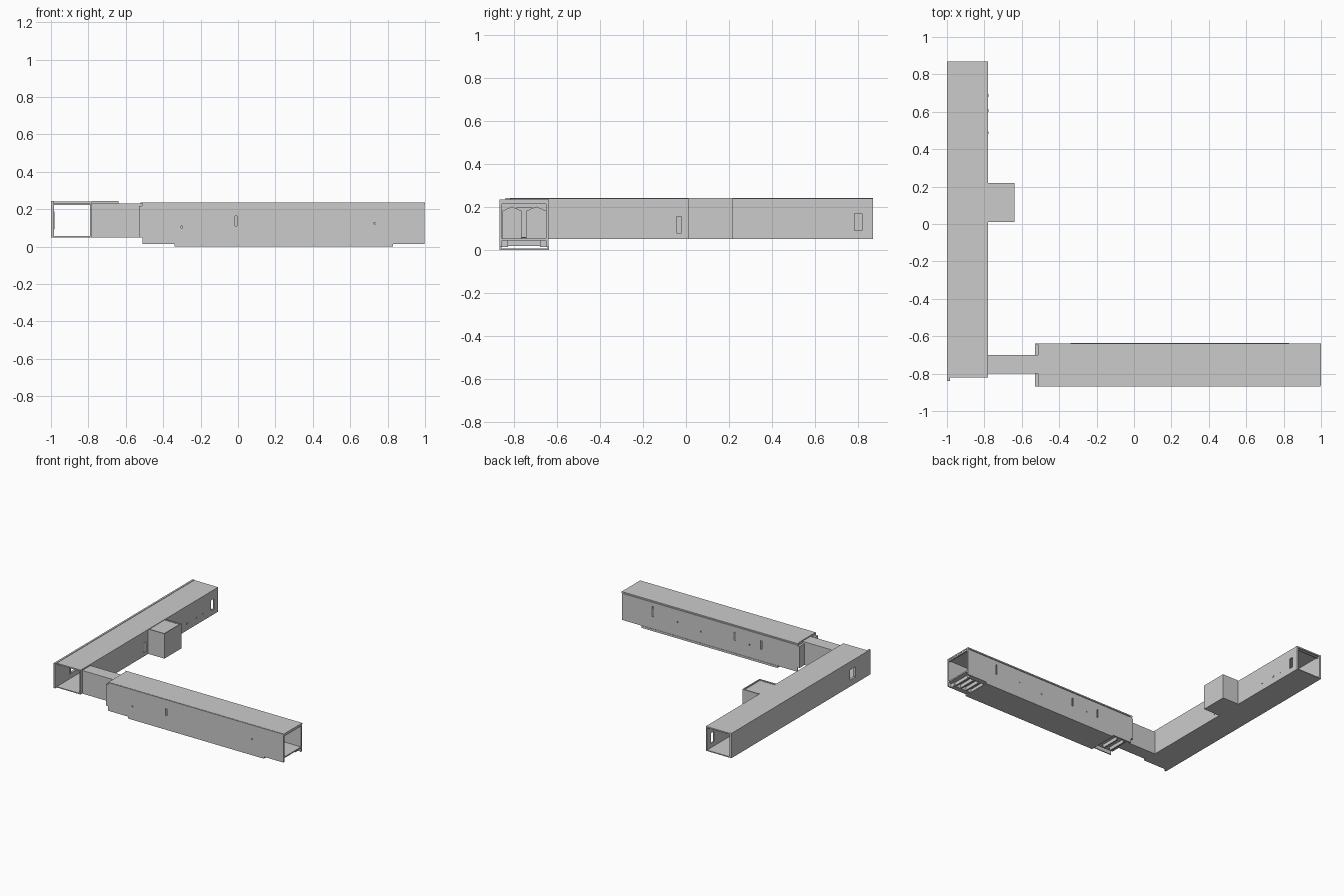
import bpy, bmesh
from mathutils import Vector

if "Cube" in bpy.data.objects:
    bpy.data.objects.remove(bpy.data.objects["Cube"])


def boxes_mesh(name, boxes):
    """One object made of axis-aligned boxes (x0, x1, y0, y1, z0, z1)."""
    bm = bmesh.new()
    for x0, x1, y0, y1, z0, z1 in boxes:
        g = bmesh.ops.create_cube(bm, size=1)
        size = Vector((x1 - x0, y1 - y0, z1 - z0))
        bmesh.ops.scale(bm, vec=size, verts=g['verts'])
        bmesh.ops.translate(bm, vec=((x0 + x1) / 2, (y0 + y1) / 2, (z0 + z1) / 2), verts=g['verts'])
    me = bpy.data.meshes.new(name)
    bm.to_mesh(me)
    bm.free()
    ob = bpy.data.objects.new(name, me)
    bpy.context.collection.objects.link(ob)
    return ob


def box(name, *b):
    return boxes_mesh(name, [b])


def cut(ob, holes):
    """Punch box-shaped holes and bake the result."""
    cutter = boxes_mesh("cutter", holes)
    cutter.hide_render = True
    mod = ob.modifiers.new("holes", 'BOOLEAN')
    mod.operation, mod.object, mod.solver = 'DIFFERENCE', cutter, 'EXACT'
    bpy.context.view_layer.update()
    dg = bpy.context.evaluated_depsgraph_get()
    me = bpy.data.meshes.new_from_object(ob.evaluated_get(dg))
    ob.modifiers.clear()
    ob.data = me
    bpy.data.objects.remove(cutter)


def slots(y0, y1, specs):
    """Holes through a wall facing y: (x, width, z0, z1)."""
    return [(x - w / 2, x + w / 2, y0 - .02, y1 + .02, a, b) for x, w, a, b in specs]


# --- long hall running along y ---
box("hall_floor", -.99, -.785, -.82, .87, .05, .057)
box("hall_roof", -.985, -.78, -.82, .87, .23, .24)
outer = box("hall_outer_wall", -1, -.985, -.84, .87, .05, .243)
cut(outer, [(-1.02, -.96, -.655, -.59, .10, .18)])
inner = box("hall_inner_wall", -.79, -.78, -.82, .87, .05, .23)
cut(inner, [(-.81, -.76, -.79, -.71, .06, .20),
            (-.81, -.76, .05, .18, .06, .20),
            (-.81, -.76, -.045, -.02, .08, .155),
            (-.81, -.76, .785, .82, .09, .17)])
boxes_mesh("hall_window_frame", [
    (-1, -.98, -.663, -.655, .092, .188), (-1, -.98, -.59, -.582, .092, .188),
    (-1, -.98, -.655, -.59, .18, .188), (-1, -.98, -.655, -.59, .092, .10)])
boxes_mesh("hall_ceiling_beams", [(-.985, -.79, y, y + .012, .222, .23) for y in (-.80, .01, .845)])
boxes_mesh("hall_wall_fittings", [(-.782, -.777, y, y + .014, .10, .108) for y in (.48, .60, .68)])

# --- side room beside the hall ---
boxes_mesh("side_room_walls", [
    (-.78, -.64, .01, .02, .05, .238), (-.78, -.64, .21, .22, .05, .238),
    (-.65, -.64, .02, .21, .05, .238)])
box("side_room_floor", -.78, -.65, .02, .21, .05, .057)
box("side_room_roof", -.78, -.65, .02, .21, .225, .236)
boxes_mesh("side_room_roof_rim", [
    (-.78, -.64, .01, .018, .238, .243), (-.78, -.64, .212, .22, .238, .243),
    (-.648, -.64, .018, .212, .238, .243)])

# --- connecting passage ---
boxes_mesh("passage_walls", [
    (-.78, -.51, -.80, -.79, .05, .23), (-.78, -.51, -.71, -.70, .05, .23)])
box("passage_floor", -.78, -.51, -.79, -.71, .05, .057)
box("passage_roof", -.78, -.51, -.79, -.71, .222, .23)

# --- raised hall running along x ---
Y0, Y1 = -.868, -.64
front = box("wing_front_wall", -.51, .995, Y0, Y0 + .008, .015, .234)
cut(front, slots(Y0, Y0 + .008, [(-.01, .010, .11, .165), (.73, .008, .12, .13), (-.3, .008, .10, .11)]))
back = box("wing_back_wall", -.51, .995, Y1 - .008, Y1, .015, .222)
cut(back, slots(Y1 - .008, Y1, [(.735, .012, .11, .19), (.03, .012, .115, .178),
                               (-.20, .012, .105, .172), (.52, .008, .12, .13),
                               (.32, .008, .10, .11), (-.1, .008, .11, .12)]))
box("wing_floor", -.51, .99, Y0 + .008, Y1 - .008, .044, .052)
box("wing_roof", -.51, 1, Y0 + .004, Y1, .226, .236)
boxes_mesh("wing_roof_lip", [(-.52, 1, Y1 - .003, Y1 + .002, .226, .236)])

# end wall with doorway and thicker portal around it
end = box("wing_end_wall", -.53, -.505, Y0, Y1, .05, .216)
cut(end, [(-.56, -.48, -.79, -.71, .057, .195)])
box("wing_end_header", -.513, -.503, Y0, Y1, .216, .234)

# underside tray, skirts and crossbeams
box("tray_plate", -.34, .83, Y0 + .003, Y1, 0, .008)
boxes_mesh("tray_skirts", [(-.34, .83, Y0, Y0 + .008, 0, .016),
                           (-.34, .83, Y1 - .006, Y1 + .003, 0, .016)])
boxes_mesh("underfloor_side_beams", [(-.34, .97, Y0 + .008, Y0 + .04, .015, .044),
                                     (-.34, .97, Y1 - .04, Y1 - .008, .015, .044)])
boxes_mesh("underfloor_crossbeams", [(x, x + .012, Y0 + .04, Y1 - .04, .018, .044)
                                     for x in (.95, .90, .85, .80, -.30, -.36, -.42, -.48)])


# pointed-top door leaves at the inner end
def leaf(name, y0, y1, x):
    ym = (y0 + y1) / 2
    pts = [(y0, .052), (y1, .052), (y1, .182), (ym, .202), (y0, .182)]
    bm = bmesh.new()
    f = bm.faces.new([bm.verts.new((x, y, z)) for y, z in pts])
    g = bmesh.ops.extrude_face_region(bm, geom=[f])
    bmesh.ops.translate(bm, vec=(.006, 0, 0), verts=[v for v in g['geom'] if isinstance(v, bmesh.types.BMVert)])
    bmesh.ops.recalc_face_normals(bm, faces=bm.faces)
    me = bpy.data.meshes.new(name)
    bm.to_mesh(me)
    bm.free()
    bpy.context.collection.objects.link(bpy.data.objects.new(name, me))


leaf("door_leaf_front", -.855, -.765, -.503)
leaf("door_leaf_back", -.745, -.65, -.503)

# frame around the open outer end
boxes_mesh("wing_open_end_frame", [
    (.985, .998, Y0, Y0 + .012, .015, .234), (.985, .998, Y1 - .012, Y1, .015, .234),
    (.985, .998, Y0, Y1, .215, .226), (.985, .998, Y0, Y1, .044, .054)])
